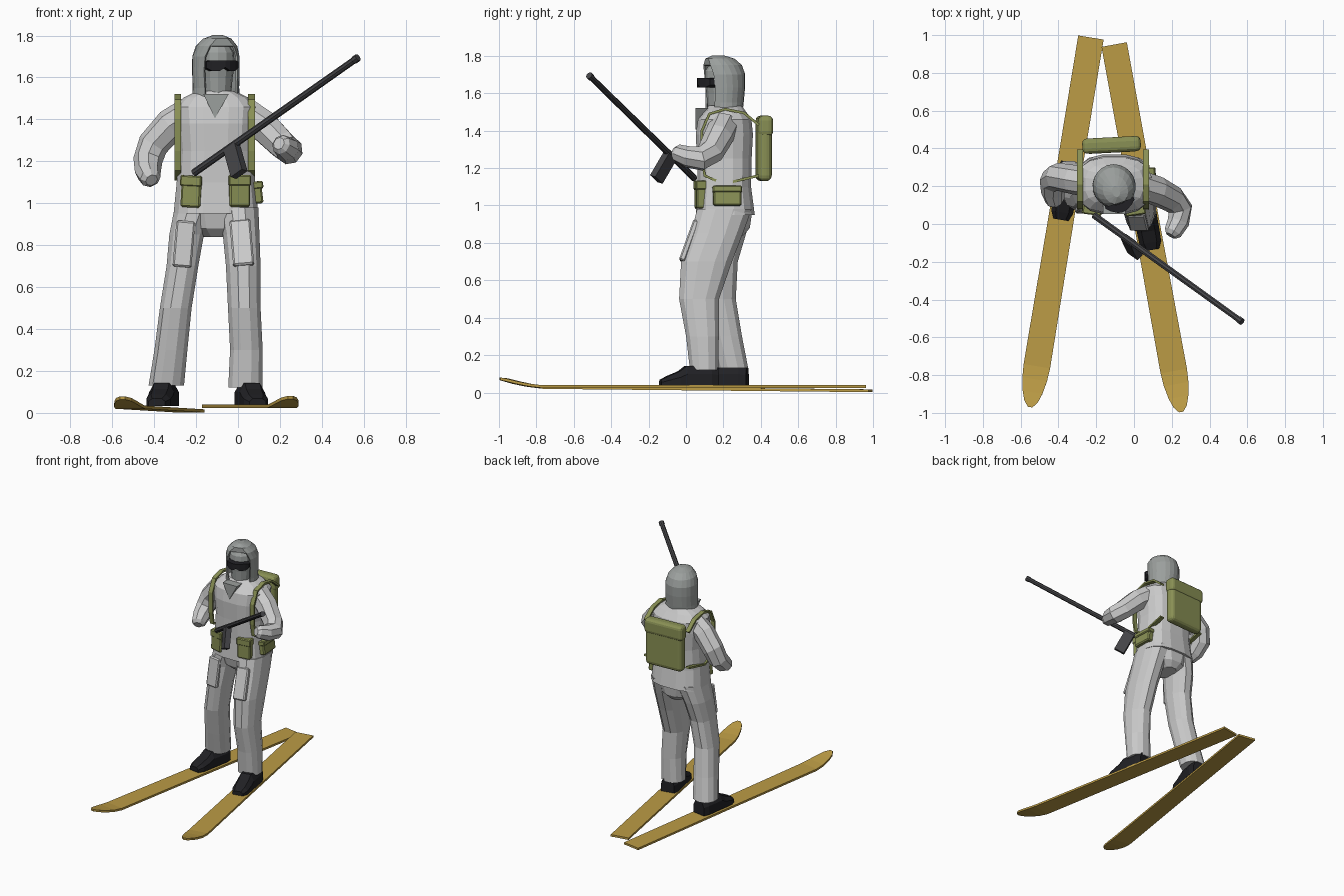
import bpy, bmesh, math
from mathutils import Vector, Matrix

if "Cube" in bpy.data.objects:
    bpy.data.objects.remove(bpy.data.objects["Cube"])

def mat(name, r, g, b):
    m = bpy.data.materials.new(name)
    m.diffuse_color = (r, g, b, 1)
    m.use_nodes = True
    m.node_tree.nodes["Principled BSDF"].inputs["Base Color"].default_value = m.diffuse_color
    return m

WHITE = mat("trouser_white", .82, .81, .79)
JACKET = mat("jacket_grey", .67, .67, .67)
HOOD = mat("hood_grey", .33, .35, .34)
OLIVE = mat("olive", .25, .28, .09)
WOOD = mat("ski_wood", .50, .33, .06)
BLACK = mat("black", .015, .015, .018)
STEEL = mat("gun_metal", .06, .06, .065)

def loft(name, rings, m, closed=True, caps=True):
    bm = bmesh.new()
    vs = [[bm.verts.new(p) for p in r] for r in rings]
    n = len(rings[0])
    for a, b in zip(vs, vs[1:]):
        for i in range(n if closed else n - 1):
            j = (i + 1) % n
            bm.faces.new((a[i], a[j], b[j], b[i]))
    if caps:
        bm.faces.new(vs[0])
        bm.faces.new(vs[-1])
    bmesh.ops.recalc_face_normals(bm, faces=bm.faces)
    me = bpy.data.meshes.new(name)
    bm.to_mesh(me)
    bm.free()
    me.materials.append(m)
    ob = bpy.data.objects.new(name, me)
    bpy.context.collection.objects.link(ob)
    return ob

def spow(v, e):
    return math.copysign(abs(v) ** e, v)

def oval(cx, cy, z, rx, ry, n=12, e=.85):
    return [(cx + rx * spow(math.cos(a), e), cy + ry * spow(math.sin(a), e), z)
            for a in (2 * math.pi * (i + .5) / n for i in range(n))]

def tube(name, path, m, n=8):
    pts = [Vector(p[:3]) for p in path]
    u, rings = Vector((.3, 1, .2)), []
    for k, p in enumerate(pts):
        t = (pts[min(k + 1, len(pts) - 1)] - pts[max(k - 1, 0)]).normalized()
        u = (u - t * u.dot(t)).normalized()
        w = t.cross(u)
        rings.append([p + path[k][3] * (u * math.cos(a) + w * math.sin(a))
                      for a in (2 * math.pi * i / n for i in range(n))])
    return loft(name, rings, m)

def box(name, c, s, m, rot=(0, 0, 0), bevel=.008, seg=1):
    x, y, z = (v / 2 for v in s)
    ob = loft(name, [[(-x, -y, h), (x, -y, h), (x, y, h), (-x, y, h)] for h in (-z, z)], m)
    ob.location = c
    ob.rotation_euler = [math.radians(a) for a in rot]
    b = ob.modifiers.new("bevel", 'BEVEL')
    b.width, b.segments = bevel, seg
    return ob

# skis and boots share one local frame: forward along -y
def frame(ob, x, y, z, yaw, pitch=0):
    ob.matrix_world = (Matrix.Translation((x, y, z)) @ Matrix.Rotation(yaw, 4, 'Z')
                       @ Matrix.Rotation(pitch, 4, 'X'))

def ski_and_boot(side, tail, tip, z, pitch, foot_y):
    d = Vector(tip) - Vector(tail)
    L, yaw = d.length, math.atan2(d.x, -d.y)
    st = [(0, .068, 0), (L * .5, .068, 0), (L - .22, .071, 0), (L - .15, .066, .008),
          (L - .08, .053, .022), (L - .03, .036, .035), (L, .012, .042)]
    ski = loft(side + "_ski", [[(-w, -s, h), (w, -s, h), (w, -s, h + .015), (-w, -s, h + .015)]
                               for s, w, h in st], WOOD)
    frame(ski, *tail, z, yaw, pitch)
    secs = [(.16, .05, .10), (.12, .062, .11), (-.01, .060, .11), (-.05, .06, .08),
            (-.11, .058, .055), (-.15, .04, .035)]
    boot = loft(side + "_boot", [[(-w, y, 0), (w, y, 0), (w, y, .6 * h), (.6 * w, y, h),
                                  (-.6 * w, y, h), (-w, y, .6 * h)] for y, w, h in secs], BLACK)
    f = (foot_y - tail[1]) / d.y
    frame(boot, tail[0] + d.x * f, foot_y, .033, yaw)

ski_and_boot("left", (-.228, .987), (-.55, -.97), .002, -.010, .17)
ski_and_boot("right", (-.105, .95), (.25, -.995), .024, 0, .01)

# trousers
left = [(-.205, .215, .98, .10, .14), (-.245, .20, .85, .085, .125), (-.265, .172, .70, .078, .108),
        (-.297, .172, .50, .078, .097), (-.32, .212, .30, .081, .09), (-.342, .25, .13, .087, .085)]
right = [(.0, .205, .98, .10, .15), (.015, .165, .85, .09, .143), (.025, .11, .70, .085, .14),
         (.03, .07, .50, .08, .11), (.04, .088, .30, .08, .09), (.035, .097, .12, .084, .078)]
loft("left_leg", [oval(*r) for r in left], WHITE)
loft("right_leg", [oval(*r) for r in right], WHITE)
loft("trouser_seat", [oval(-.11, .22, .84, .06, .09), oval(-.11, .215, .88, .13, .13),
                      oval(-.105, .21, .98, .19, .15)], WHITE)
box("left_thigh_pocket", (-.258, .08, .805), (.09, .035, .22), WHITE, (-4, 5, 0))
box("right_thigh_pocket", (.018, .018, .81), (.10, .035, .23), WHITE, (-20, -5, 0))

# jacket
torso = [(.95, .21, .205, .16), (1.1, .205, .19, .145), (1.25, .205, .18, .148), (1.38, .205, .192, .155),
         (1.46, .207, .20, .145), (1.505, .21, .155, .11), (1.535, .21, .09, .09)]
loft("jacket", [oval(-.105, cy, z, rx, ry, 16, .72) for z, cy, rx, ry in torso], JACKET)
tube("left_sleeve", [(-.23, .22, 1.43, .078), (-.32, .235, 1.375, .078), (-.405, .25, 1.28, .074),
                     (-.43, .23, 1.205, .07), (-.43, .17, 1.15, .062), (-.418, .12, 1.12, .05),
                     (-.412, .105, 1.11, .03)], JACKET)
tube("right_sleeve", [(.03, .205, 1.43, .08), (.12, .175, 1.37, .079), (.205, .13, 1.285, .072),
                      (.245, .08, 1.25, .067), (.235, .01, 1.26, .058), (.205, -.045, 1.28, .048),
                      (.195, -.062, 1.285, .03)], JACKET)
loft("scarf", [[(x, y, z) for x, z in ((-.165, 1.52), (-.11, 1.405), (-.045, 1.52))]
               for y in (.052, .13)], HOOD)

# head, hood and goggles, turned slightly to one side
head_parts = []
face = [(1.47, .07), (1.53, .068), (1.60, .074), (1.66, .084), (1.72, .08), (1.765, .05)]
head_parts.append(loft("face_mask", [oval(0, -.018, z, r, r, 12, 1) for z, r in face], HOOD))
hood = [(1.49, 0, .118, .10, 42), (1.55, 0, .112, .108, 46), (1.63, .002, .114, .114, 48),
        (1.70, 0, .113, .117, 46), (1.75, -.008, .098, .108, 38), (1.785, -.02, .066, .08, 25),
        (1.803, -.03, .02, .03, 5)]
N = 16
rings = []
for z, cy, rx, ry, op in hood:
    a0 = math.radians(op)
    ang = [a0 + (2 * math.pi - 2 * a0) * i / N for i in range(N + 1)]
    rings.append([(rx * math.sin(a), cy - ry * math.cos(a), z) for a in ang])
h = loft("hood", rings, HOOD, closed=False, caps=False)
bm = bmesh.new()
bm.from_mesh(h.data)
bm.verts.ensure_lookup_table()
bm.faces.new(bm.verts[-(N + 1):])
# brow panel closes the arch above the face
r = len(hood)
bm.verts.ensure_lookup_table()
for k in (4, 5):
    a, b = k * (N + 1), (k + 1) * (N + 1)
    bm.faces.new([bm.verts[i] for i in (a, b, b + N, a + N)])
bmesh.ops.recalc_face_normals(bm, faces=bm.faces)
bm.to_mesh(h.data)
bm.free()
sol = h.modifiers.new("cloth", 'SOLIDIFY')
sol.thickness = .01
head_parts.append(h)
gog = [(-.08, 1.645, 1.675), (-.06, 1.632, 1.682), (-.025, 1.632, 1.682), (0, 1.648, 1.682),
       (.025, 1.632, 1.682), (.06, 1.632, 1.682), (.08, 1.645, 1.675)]
head_parts.append(loft("goggles", [[(u, y + 7 * u * u, z) for y, z in
                       ((-.145, lo), (-.145, hi), (-.09, hi), (-.09, lo))] for u, lo, hi in gog], BLACK))
for ob in head_parts:
    ob.location = (-.105, .2, 0)
    ob.rotation_euler.z = math.radians(18)

# rucksack with flap and shoulder straps
box("rucksack", (-.118, .415, 1.305), (.30, .075, .35), OLIVE, (0, 0, 3), .03, 3)
box("rucksack_flap", (-.119, .419, 1.425), (.31, .08, .11), OLIVE, (0, 0, 3), .025, 3)
strap = [(.39, 1.43), (.31, 1.495), (.21, 1.515), (.125, 1.49), (.085, 1.40), (.085, 1.25),
         (.10, 1.16), (.20, 1.115), (.39, 1.16)]
for side, x in (("left", -.287), ("right", .064)):
    rings = []
    for k, (y, z) in enumerate(strap):
        p, q = strap[max(k - 1, 0)], strap[min(k + 1, len(strap) - 1)]
        t = Vector((q[0] - p[0], q[1] - p[1])).normalized() * .007
        rings.append([(x + sx * .016, y - s * t.y, z + s * t.x)
                      for sx, s in ((-1, -1), (1, -1), (1, 1), (-1, 1))])
    loft(side + "_shoulder_strap", rings, OLIVE)

# belt pouches with lids
for name, c, s, rz, ry in (("left_pouch", (-.22, .09, 1.055), (.095, .075, .15), -8, 3),
                           ("right_pouch", (.005, .085, 1.058), (.10, .07, .15), 8, 0),
                           ("hip_pouch", (.085, .22, 1.05), (.055, .15, .105), 3, -7)):
    box(name, c, s, OLIVE, (0, ry, rz))
    box(name + "_lid", (c[0], c[1], c[2] + s[2] * .34), (s[0] + .008, s[1] + .008, s[2] * .34),
        OLIVE, (0, ry, rz), .006)

# rifle: long barrel and magazine square to it
a, b = Vector((-.21, .045, 1.145)), Vector((.572, -.518, 1.695))
d = (b - a).normalized()
tube("rifle_barrel", [(*a, .018), (*(b - d * .03), .016), (*(b - d * .025), .019), (*b, .019)], STEEL)
down = Vector((.03, -.07, -.13))
down = (down - d * down.dot(d)).normalized()
side = d.cross(down)
top = Vector((-.03, -.085, 1.265))
loft("magazine", [[top + down * t + d * (u * .038) + side * (v * .02)
                   for u, v in ((-1, -1), (1, -1), (1, 1), (-1, 1))] for t in (0, .15)], STEEL)
